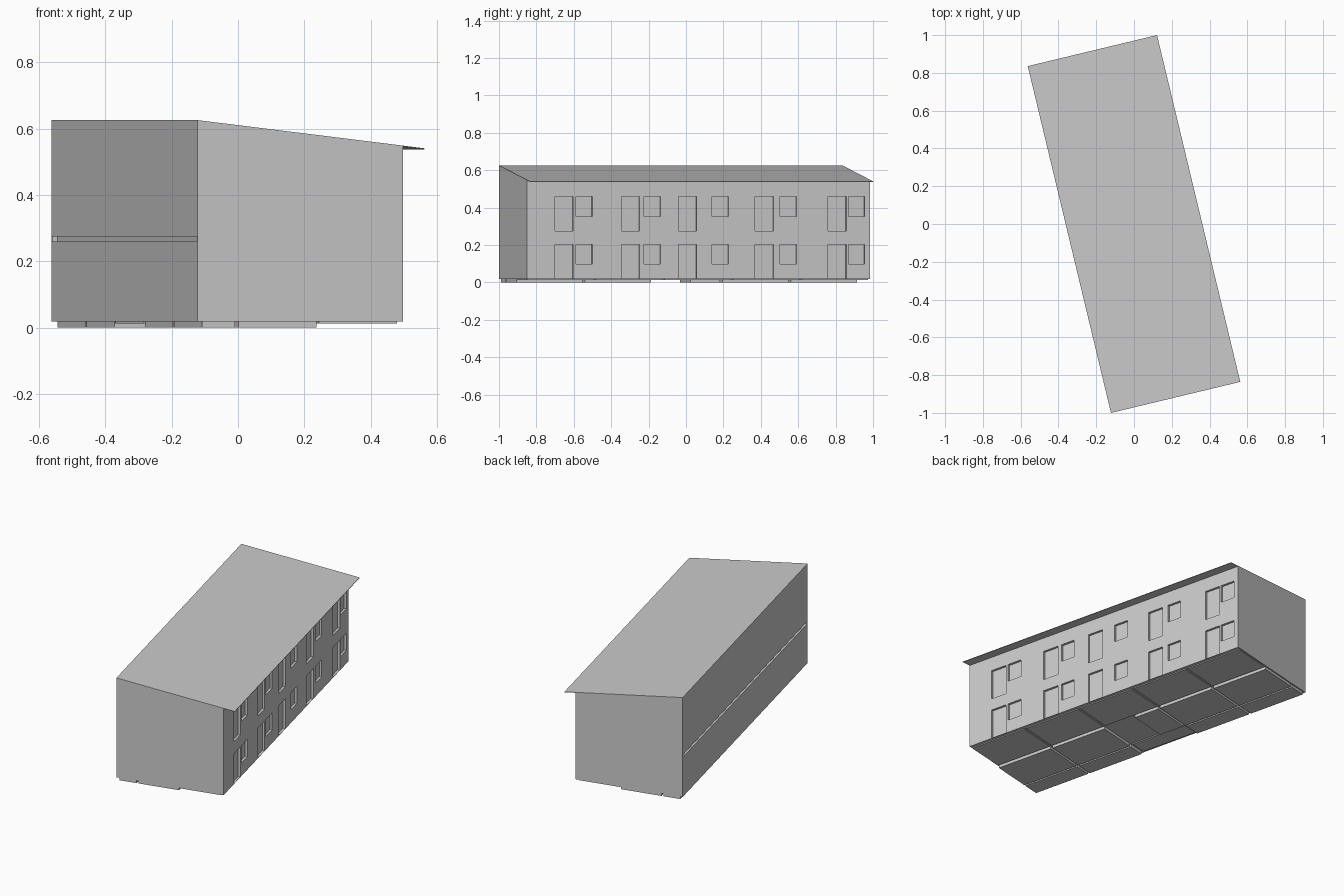
import bpy, bmesh, math

if "Cube" in bpy.data.objects:
    bpy.data.objects.remove(bpy.data.objects["Cube"])

TURN = math.radians(13.5)            # the block is turned on its plot
X0, X1, EAVE = -0.352, 0.286, 0.352  # back wall, front wall, eave edge
HALF = 0.944                         # half length
UNIT = 2 * HALF / 5                  # five dwellings in a row
BASE = 0.018

grey = bpy.data.materials.new("plain_grey")
grey.diffuse_color = (0.6, 0.6, 0.6, 1)
grey.use_nodes = True
grey.node_tree.nodes["Principled BSDF"].inputs["Base Color"].default_value = grey.diffuse_color


def add_box(bm, x0, x1, y0, y1, z0, z1):
    vs = bmesh.ops.create_cube(bm, size=1)["verts"]
    for v in vs:
        v.co.x = x1 if v.co.x > 0 else x0
        v.co.y = y1 if v.co.y > 0 else y0
        v.co.z = z1 if v.co.z > 0 else z0


def add_prism(bm, profile, y0, y1):
    """Extrude an x-z profile along the length."""
    face = bm.faces.new([bm.verts.new((x, y0, z)) for x, z in profile])
    ext = bmesh.ops.extrude_face_region(bm, geom=[face])["geom"]
    for v in ext:
        if isinstance(v, bmesh.types.BMVert):
            v.co.y = y1


def finish(bm, name):
    bmesh.ops.recalc_face_normals(bm, faces=bm.faces)
    me = bpy.data.meshes.new(name)
    bm.to_mesh(me)
    bm.free()
    ob = bpy.data.objects.new(name, me)
    ob.rotation_euler.z = TURN
    me.materials.append(grey)
    bpy.context.collection.objects.link(ob)
    return ob


def roof_z(x):
    return 0.626 + (x - X0) / (EAVE - X0) * (0.541 - 0.626)


# main block with sloping top
bm = bmesh.new()
add_prism(bm, [(X0, BASE), (X1, BASE), (X1, roof_z(X1) - 0.002), (X0, roof_z(X0) - 0.002)], -HALF, HALF)
block = finish(bm, "building_walls")

# recesses: windows and doors on two floors, groove along the back wall
bm = bmesh.new()
DEPTH = 0.014
door_starts = (-0.789, -0.424, -0.11, 0.312, 0.713)
for i, d in enumerate(door_starts):
    w = -0.629 + i * 0.3745
    for sill, head, floor in ((0.098, 0.203, 0.02), (0.352, 0.46, 0.276)):
        add_box(bm, X1 - DEPTH, X1 + 0.05, w - 0.045, w + 0.045, sill, head)
        add_box(bm, X1 - DEPTH, X1 + 0.05, d, d + 0.1, floor, head)
add_box(bm, X0 - 0.05, X0 + 0.016, -HALF + 0.008, HALF - 0.008, 0.26, 0.275)
cutter = finish(bm, "recess_cutter")
cutter.hide_render = True
mod = block.modifiers.new("recesses", "BOOLEAN")
mod.object = cutter
mod.operation = 'DIFFERENCE'
mod.solver = 'EXACT'
bpy.context.view_layer.objects.active = block
bpy.ops.object.modifier_apply(modifier=mod.name)
bpy.data.objects.remove(cutter)

# thin roof sheet with front overhang
bm = bmesh.new()
add_prism(bm, [(X0, roof_z(X0)), (EAVE, roof_z(EAVE)),
               (EAVE, roof_z(EAVE) - 0.003), (X0, roof_z(X0) - 0.003)], -HALF, HALF)
finish(bm, "roof")

# floor plates under each dwelling: thin at the front, thicker behind
bm = bmesh.new()
for i in range(5):
    a = -HALF + i * UNIT + 0.007
    b = a + UNIT - 0.014
    low = 0.012 if i == 2 else 0.0
    add_box(bm, 0.026, 0.268, a, b, 0.012, BASE + 0.001)
    add_box(bm, -0.224, 0.018, 0.02 if i == 2 else a, b, 0.0, BASE + 0.001)
    add_box(bm, -0.336, -0.234, a, b, low, BASE + 0.001)
finish(bm, "floor_plates")
